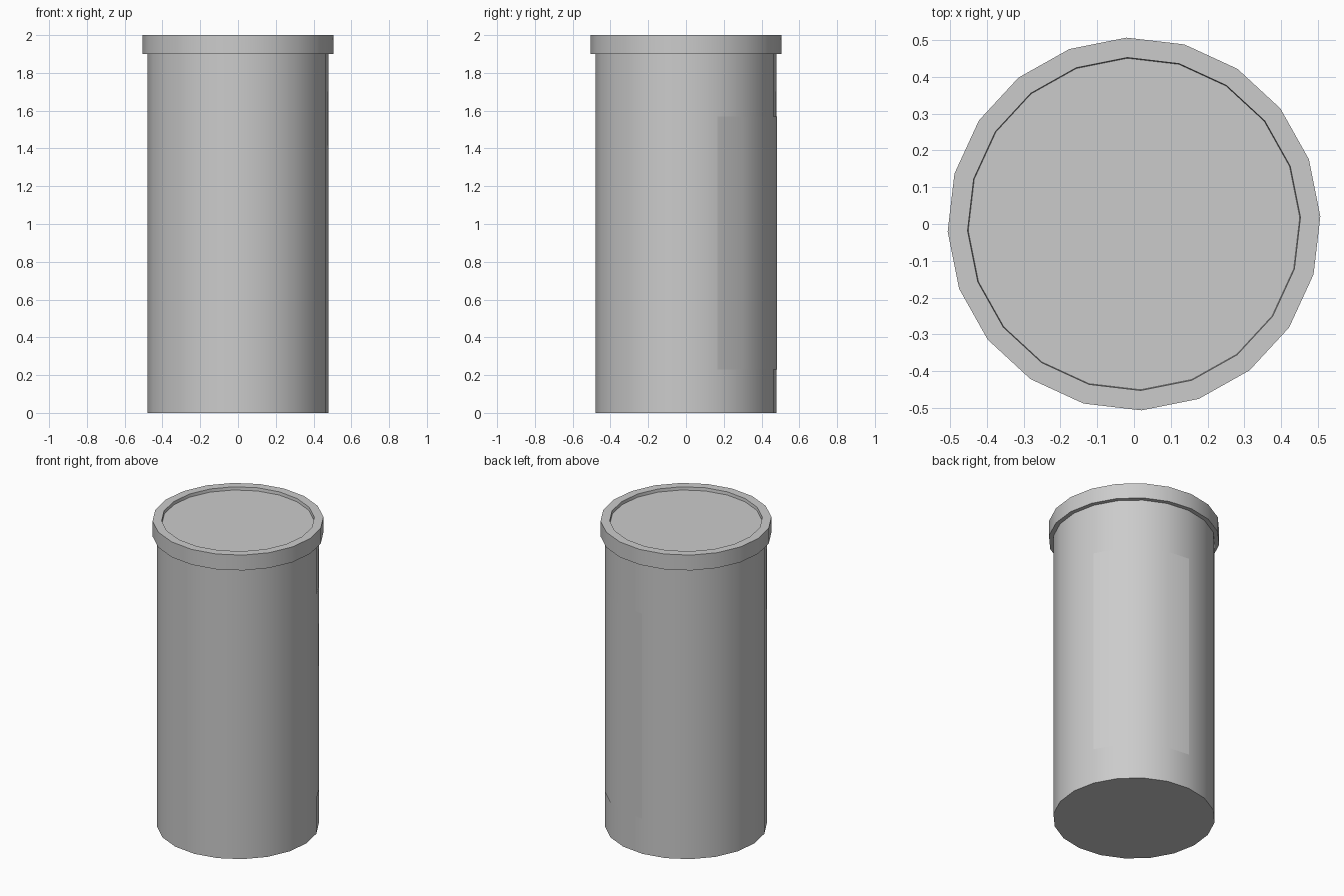
import bpy, bmesh, math

if "Cube" in bpy.data.objects:
    bpy.data.objects.remove(bpy.data.objects["Cube"])

SIDES = 20
TURN = math.radians(2.3)


def ring_point(i, r, z):
    a = TURN + 2 * math.pi * i / SIDES
    return (r * math.cos(a), r * math.sin(a), z)


def finish(bm, name):
    bmesh.ops.recalc_face_normals(bm, faces=bm.faces)
    mesh = bpy.data.meshes.new(name)
    bm.to_mesh(mesh)
    bm.free()
    ob = bpy.data.objects.new(name, mesh)
    bpy.context.collection.objects.link(ob)
    bpy.ops.object.select_all(action='DESELECT')
    ob.select_set(True)
    bpy.context.view_layer.objects.active = ob
    bpy.ops.object.shade_smooth_by_angle(angle=math.radians(30))
    return ob


def lathe(name, profile):
    """Closed solid from a (radius, z) profile, capped at both ends."""
    bm = bmesh.new()
    rings = [[bm.verts.new(ring_point(i, r, z)) for i in range(SIDES)]
             for r, z in profile]
    for lo, hi in zip(rings, rings[1:]):
        for i in range(SIDES):
            j = (i + 1) % SIDES
            bm.faces.new((lo[i], lo[j], hi[j], hi[i]))
    bm.faces.new(rings[0])
    bm.faces.new(rings[-1])
    return finish(bm, name)


# Body of the canister
lathe("canister_body", [(0.48, 0), (0.48, 1.9)])

# Lid with an overhanging rim and a shallow recessed top
lathe("lid", [(0.48, 1.9), (0.507, 1.9), (0.507, 2.0),
              (0.453, 2.0), (0.451, 1.98)])

# Label wrapped over four facets at the back right
bm = bmesh.new()
R = 0.482
cols = [(bm.verts.new(ring_point(i, R, 0.23)), bm.verts.new(ring_point(i, R, 1.57)))
        for i in range(1, 6)]
for a, b in zip(cols, cols[1:]):
    bm.faces.new((a[0], b[0], b[1], a[1]))
finish(bm, "label")
